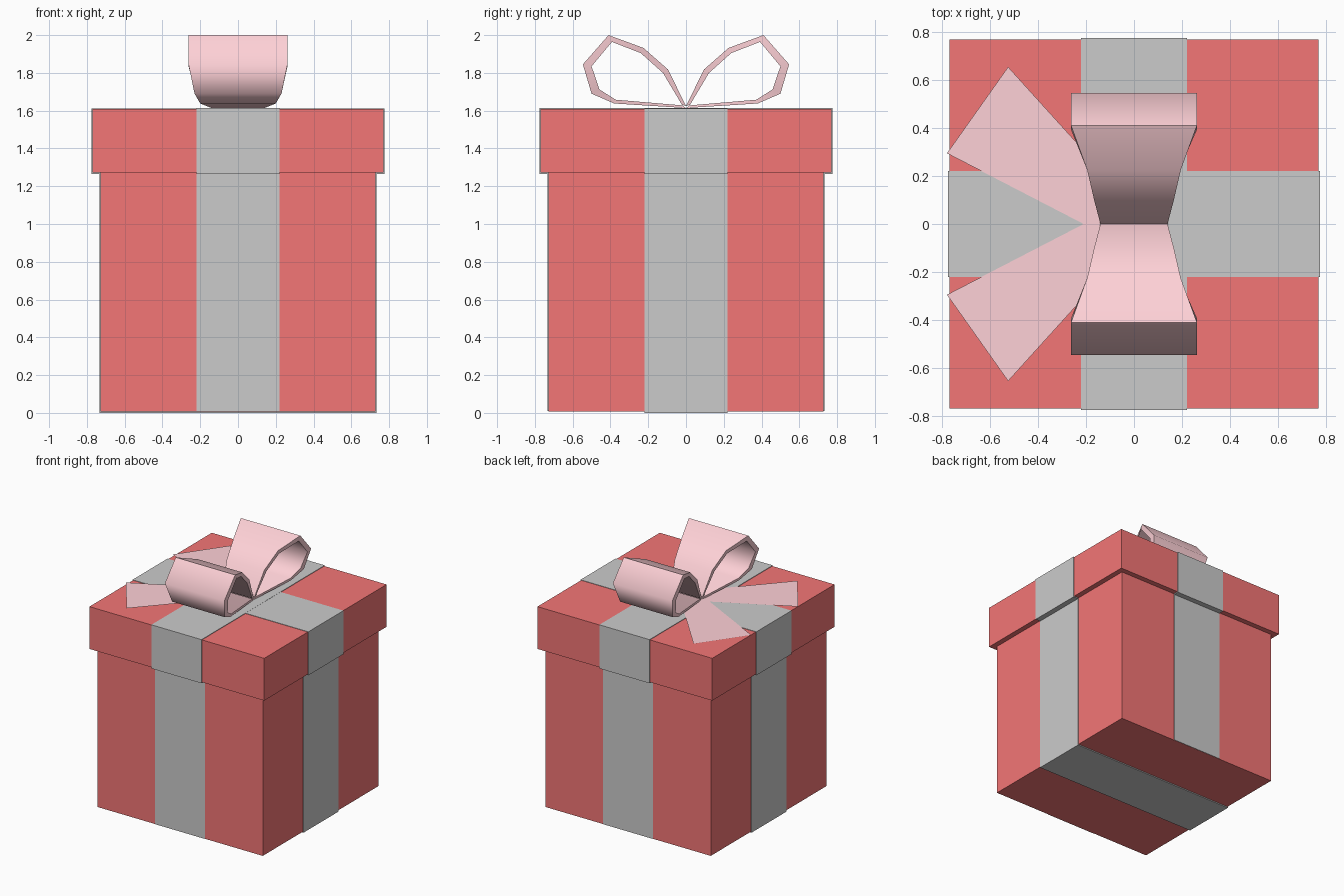
import bpy, bmesh
from math import radians

if "Cube" in bpy.data.objects:
    bpy.data.objects.remove(bpy.data.objects["Cube"])


def material(name, rgb):
    m = bpy.data.materials.new(name)
    m.diffuse_color = (*rgb, 1)
    m.use_nodes = True
    m.node_tree.nodes["Principled BSDF"].inputs["Base Color"].default_value = m.diffuse_color
    return m


RED = material("red_paper", (0.9, 0.18, 0.18))
PINK = material("pink_ribbon", (1.0, 0.64, 0.68))


def new_object(name, bm, mat=None):
    me = bpy.data.meshes.new(name)
    bm.to_mesh(me)
    bm.free()
    ob = bpy.data.objects.new(name, me)
    bpy.context.collection.objects.link(ob)
    if mat:
        me.materials.append(mat)
    return ob


def block(name, hx, hy, z0, z1, mat=None):
    bm = bmesh.new()
    bmesh.ops.create_cube(bm, size=1)
    for v in bm.verts:
        v.co = (v.co.x * 2 * hx, v.co.y * 2 * hy, z0 if v.co.z < 0 else z1)
    return new_object(name, bm, mat)


# Box and lid
block("box", 0.728, 0.728, 0.008, 1.28, RED)
block("lid", 0.77, 0.77, 1.272, 1.609, RED)

# Grey bands; only the sideways one shows under the box
block("box_band_sideways", 0.732, 0.221, 0.0, 1.275)
block("box_band_lengthways", 0.221, 0.732, 0.009, 1.275)
block("lid_band_sideways", 0.775, 0.221, 1.265, 1.612)
block("lid_band_lengthways", 0.221, 0.775, 1.265, 1.613)

# Bow loop section: outer y, z, inner y, z, half width
LOOP = [
    (0.000, 1.614, 0.020, 1.628, 0.14),
    (0.380, 1.638, 0.372, 1.658, 0.20),
    (0.500, 1.690, 0.458, 1.712, 0.23),
    (0.546, 1.845, 0.500, 1.835, 0.262),
    (0.410, 2.000, 0.392, 1.964, 0.262),
    (0.225, 1.932, 0.240, 1.905, 0.195),
    (0.095, 1.818, 0.122, 1.800, 0.165),
    (0.000, 1.624, 0.022, 1.632, 0.14),
]


def bow_loop(name, side):
    bm = bmesh.new()
    rings = []
    for oy, oz, iy, iz, w in LOOP:
        rings.append([bm.verts.new(p) for p in (
            (-w, side * oy, oz), (w, side * oy, oz),
            (w, side * iy, iz), (-w, side * iy, iz))])
    for a, b in zip(rings, rings[1:]):
        for i in range(4):
            j = (i + 1) % 4
            bm.faces.new((a[i], a[j], b[j], b[i]))
    bm.faces.new(rings[0])
    bm.faces.new(rings[-1])
    bmesh.ops.recalc_face_normals(bm, faces=bm.faces)
    ob = new_object(name, bm, PINK)
    bpy.ops.object.select_all(action='DESELECT')
    ob.select_set(True)
    bpy.context.view_layer.objects.active = ob
    bpy.ops.object.shade_smooth_by_angle(angle=radians(65))


bow_loop("bow_loop_back", 1)
bow_loop("bow_loop_front", -1)

# Flat ribbon tails spreading to the left
for name, side, z in (("tail_back", 1, 1.616), ("tail_front", -1, 1.617)):
    bm = bmesh.new()
    pts = [(-0.03, -0.093), (0.02, 0.053), (-0.525, 0.655), (-0.78, 0.295)]
    f = bm.faces.new([bm.verts.new((x, side * y, z)) for x, y in pts])
    f.normal_update()
    if f.normal.z < 0:
        f.normal_flip()
    new_object(name, bm, PINK)
